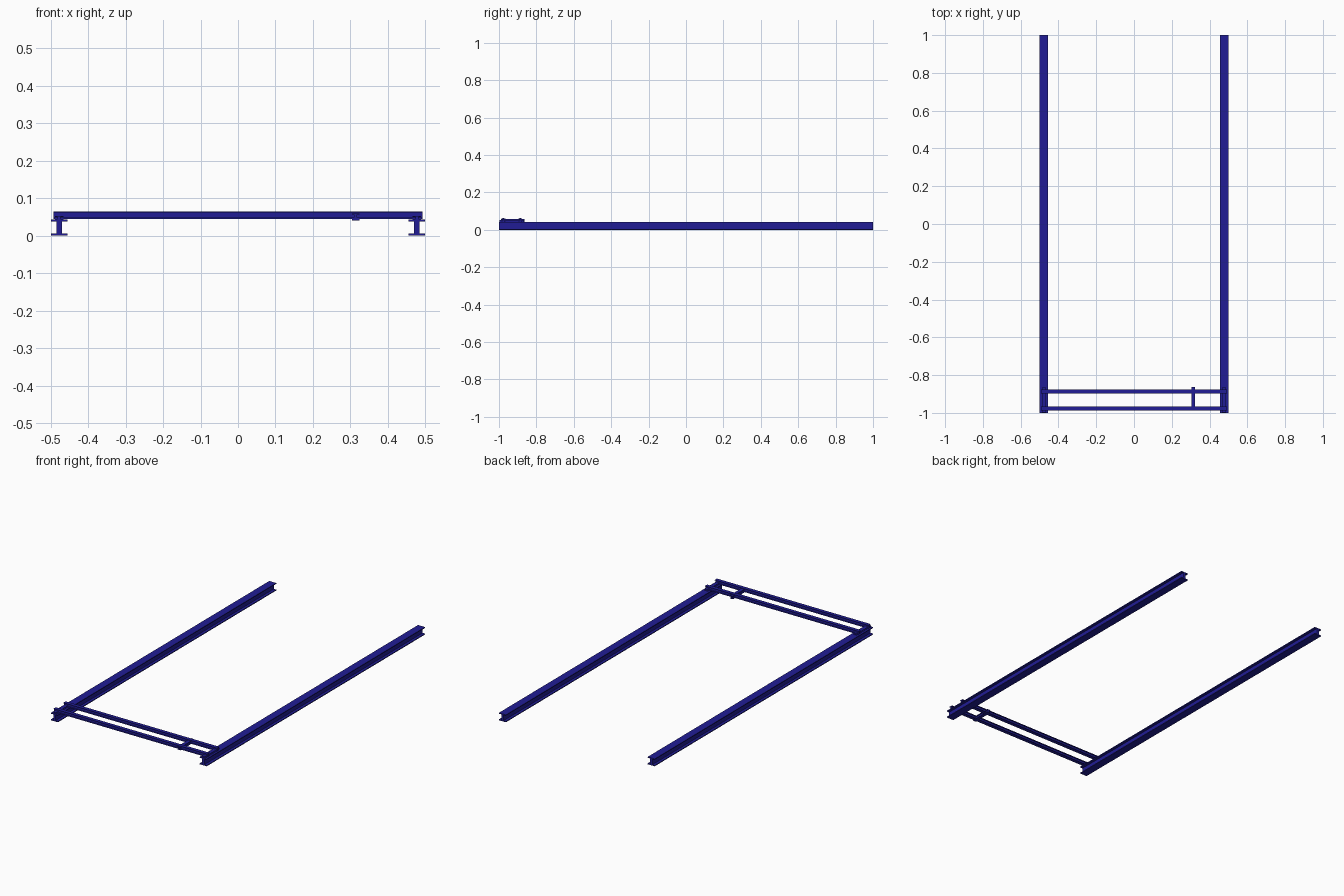
import bpy
from mathutils import Vector

if "Cube" in bpy.data.objects:
    bpy.data.objects.remove(bpy.data.objects["Cube"])

mat = bpy.data.materials.new("blue_steel")
mat.diffuse_color = (0.015, 0.012, 0.30, 1)
mat.use_nodes = True
mat.node_tree.nodes["Principled BSDF"].inputs["Base Color"].default_value = mat.diffuse_color


def i_beam(name, start, end, width, height, web, flange):
    """I-section extruded level from start to end; z is the underside."""
    a, b = Vector(start), Vector(end)
    side = (b - a).normalized().cross(Vector((0, 0, 1)))
    w, t, h, f = width / 2, web / 2, height, flange
    section = [(-w, 0), (w, 0), (w, f), (t, f), (t, h - f), (w, h - f),
               (w, h), (-w, h), (-w, h - f), (-t, h - f), (-t, f), (-w, f)]
    n = len(section)
    verts = [p + side * u + Vector((0, 0, v)) for p in (a, b) for u, v in section]
    faces = [(i, (i + 1) % n, n + (i + 1) % n, n + i) for i in range(n)]
    # end caps split into flange, web, flange
    for o in (0, n):
        faces += [tuple(o + i for i in c) for c in
                  ((0, 1, 2, 3, 10, 11), (3, 4, 9, 10), (4, 5, 6, 7, 8, 9))]
    mesh = bpy.data.meshes.new(name)
    mesh.from_pydata(verts, [], faces)
    import bmesh
    bm = bmesh.new()
    bm.from_mesh(mesh)
    bmesh.ops.recalc_face_normals(bm, faces=bm.faces)
    bm.to_mesh(mesh)
    bm.free()
    mesh.materials.append(mat)
    obj = bpy.data.objects.new(name, mesh)
    bpy.context.collection.objects.link(obj)
    return obj


# long runway rails and the end trucks riding on them
for label, x in (("left", -0.477), ("right", 0.477)):
    i_beam(label + "_runway_rail", (x, -1, 0), (x, 1, 0), 0.045, 0.043, 0.014, 0.005)
    i_beam(label + "_end_truck", (x, -0.998, 0.043), (x, -0.866, 0.043),
           0.022, 0.009, 0.008, 0.002)

# twin bridge beams
for label, y in (("front", -0.976), ("rear", -0.886)):
    i_beam(label + "_bridge_beam", (-0.492, y, 0.045), (0.492, y, 0.045),
           0.021, 0.019, 0.008, 0.003)

# short trolley beam across the bridge
i_beam("trolley_beam", (0.314, -0.988, 0.041), (0.314, -0.864, 0.041),
       0.02, 0.018, 0.008, 0.003)
